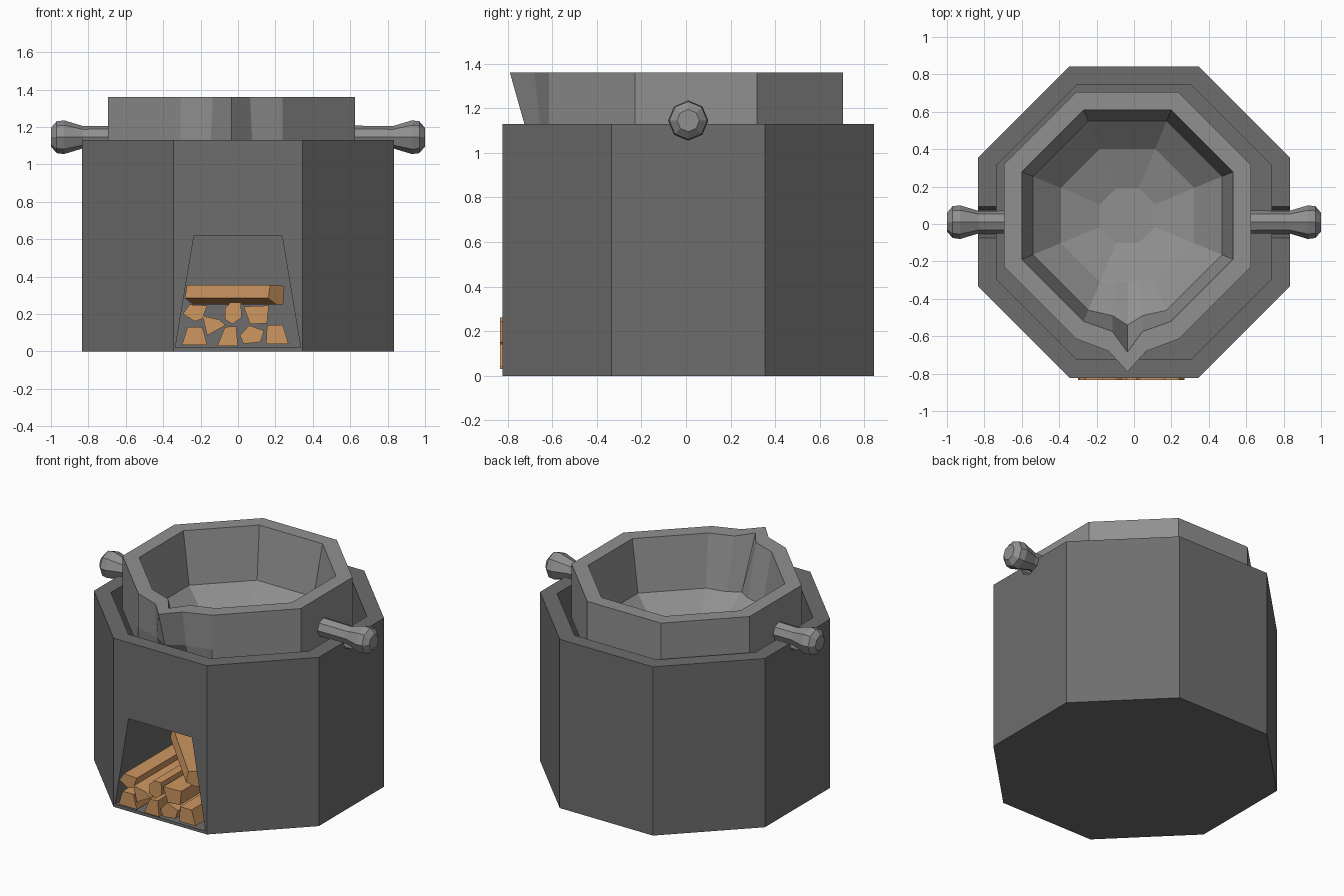
import bpy, bmesh, math
from mathutils import Vector

if "Cube" in bpy.data.objects:
    bpy.data.objects.remove(bpy.data.objects["Cube"])

T = math.tan(math.pi / 8)


def material(name, r, g, b):
    m = bpy.data.materials.new(name)
    m.diffuse_color = (r, g, b, 1)
    m.use_nodes = True
    m.node_tree.nodes["Principled BSDF"].inputs["Base Color"].default_value = m.diffuse_color
    return m


iron = material("dark_iron", 0.155, 0.155, 0.155)
steel = material("steel", 0.28, 0.28, 0.28)
wood = material("wood", 0.62, 0.31, 0.12)


def loft(name, rings, mat=None):
    """Skin a list of equal-length point rings and cap both ends."""
    bm = bmesh.new()
    vs = [[bm.verts.new(p) for p in r] for r in rings]
    n = len(rings[0])
    for a, b in zip(vs, vs[1:]):
        for i in range(n):
            j = (i + 1) % n
            bm.faces.new((a[i], a[j], b[j], b[i]))
    bm.faces.new(vs[0])
    bm.faces.new(vs[-1])
    bmesh.ops.recalc_face_normals(bm, faces=bm.faces)
    me = bpy.data.meshes.new(name)
    bm.to_mesh(me)
    bm.free()
    ob = bpy.data.objects.new(name, me)
    bpy.context.collection.objects.link(ob)
    if mat:
        me.materials.append(mat)
    return ob


def octagon(a, z, cx=0.0, cy=0.01):
    """Octagon of apothem a with flat sides on the axes; starts at front right."""
    b = a * T
    pts = [(b, -a), (a, -b), (a, b), (b, a), (-b, a), (-a, b), (-a, -b), (-b, -a)]
    return [(cx + x, cy + y, z) for x, y in pts]


def cut(target, cutter):
    m = target.modifiers.new("cut", 'BOOLEAN')
    m.operation = 'DIFFERENCE'
    m.solver = 'EXACT'
    m.object = cutter
    bpy.context.view_layer.objects.active = target
    bpy.ops.object.modifier_apply(modifier=m.name)
    bpy.data.objects.remove(cutter)


def x_ring(x, r, z, cy=0.01):
    """Eight-sided ring around an axis parallel to x."""
    return [(x, cy + r * math.sin(k * math.pi / 4), z + r * math.cos(k * math.pi / 4))
            for k in range(8)]


# Furnace body: thick octagonal tub
furnace = loft("furnace_body", [octagon(0.833, 0), octagon(0.833, 1.13),
                                octagon(0.735, 1.13), octagon(0.735, 0.66)], iron)

# Fire opening in the front
door = [(-0.335, 0.02), (0.335, 0.02), (0.235, 0.62), (-0.235, 0.62)]
cut(furnace, loft("opening_cutter", [[(x, y, z) for x, z in door] for y in (-1.0, -0.2)], iron))

# Notches in the rim where the handles rest
for s in (-1, 1):
    cut(furnace, loft("notch_cutter", [x_ring(s * x, 0.09, 1.145) for x in (0.66, 0.9)], iron))


# Pot: octagon rings with a pouring spout added to the front side
def pot_ring(a, z, shoulder, tip, half):
    cx, cy = -0.035, 0.045
    return octagon(a, z, cx, cy) + [(cx - half, shoulder, z), (cx, tip, z),
                                    (cx + half, shoulder, z)]


def plain(a, z):
    return pot_ring(a, z, 0.045 - a, 0.045 - a, a * T * 0.4)


loft("pot", [
    plain(0.20, 0.70),
    plain(0.42, 0.76),
    plain(0.66, 1.00),
    pot_ring(0.66, 1.13, -0.655, -0.725, 0.11),
    pot_ring(0.66, 1.36, -0.68, -0.79, 0.10),
    pot_ring(0.565, 1.36, -0.575, -0.685, 0.08),
    pot_ring(0.506, 1.02, -0.49, -0.54, 0.08),
    plain(0.356, 0.88),
    plain(0.146, 0.81),
], steel)

# Handles with rounded knobs
profile = [(0.58, 0.062), (0.83, 0.06), (0.88, 0.075), (0.93, 0.09), (0.97, 0.085), (1.0, 0.05)]
for s, side in ((-1, "left"), (1, "right")):
    loft("handle_" + side, [x_ring(s * x, r, 1.145) for x, r in profile], steel)

# Split log ends (x, z), each run back into the opening
ends = [
    [(-.30, .035), (-.27, .13), (-.19, .13), (-.165, .035)],
    [(-.11, .03), (-.07, .13), (-.01, .135), (0, .03)],
    [(.01, .085), (.06, .14), (.14, .11), (.12, .05), (.03, .04)],
    [(.15, .04), (.155, .14), (.24, .14), (.27, .04)],
    [(-.19, .19), (-.10, .17), (-.065, .14), (-.165, .085)],
    [(-.295, .20), (-.26, .25), (-.165, .245), (-.19, .175), (-.23, .16)],
    [(-.07, .23), (-.04, .262), (.015, .262), (.02, .18), (-.03, .145), (-.07, .17)],
    [(.03, .24), (.165, .245), (.155, .15), (.065, .145)],
]
for i, e in enumerate(ends):
    back = -0.27 - 0.02 * (i % 3)
    loft(f"log_{i + 1}", [[(x, y, z) for x, z in e] for y in (-0.835, back)], wood)

# Top log lying diagonally across the pile
near, far = Vector((0.205, -0.74, 0)), Vector((-0.24, -0.27, 0))
d = (near - far).normalized()
w = Vector((-d.y, d.x, 0))
section = [(-0.045, 0.355), (0.06, 0.35), (0.05, 0.25), (0.0, 0.25), (-0.06, 0.285)]
loft("top_log", [[p + w * u + Vector((0, 0, z)) for u, z in section] for p in (near, far)], wood)
